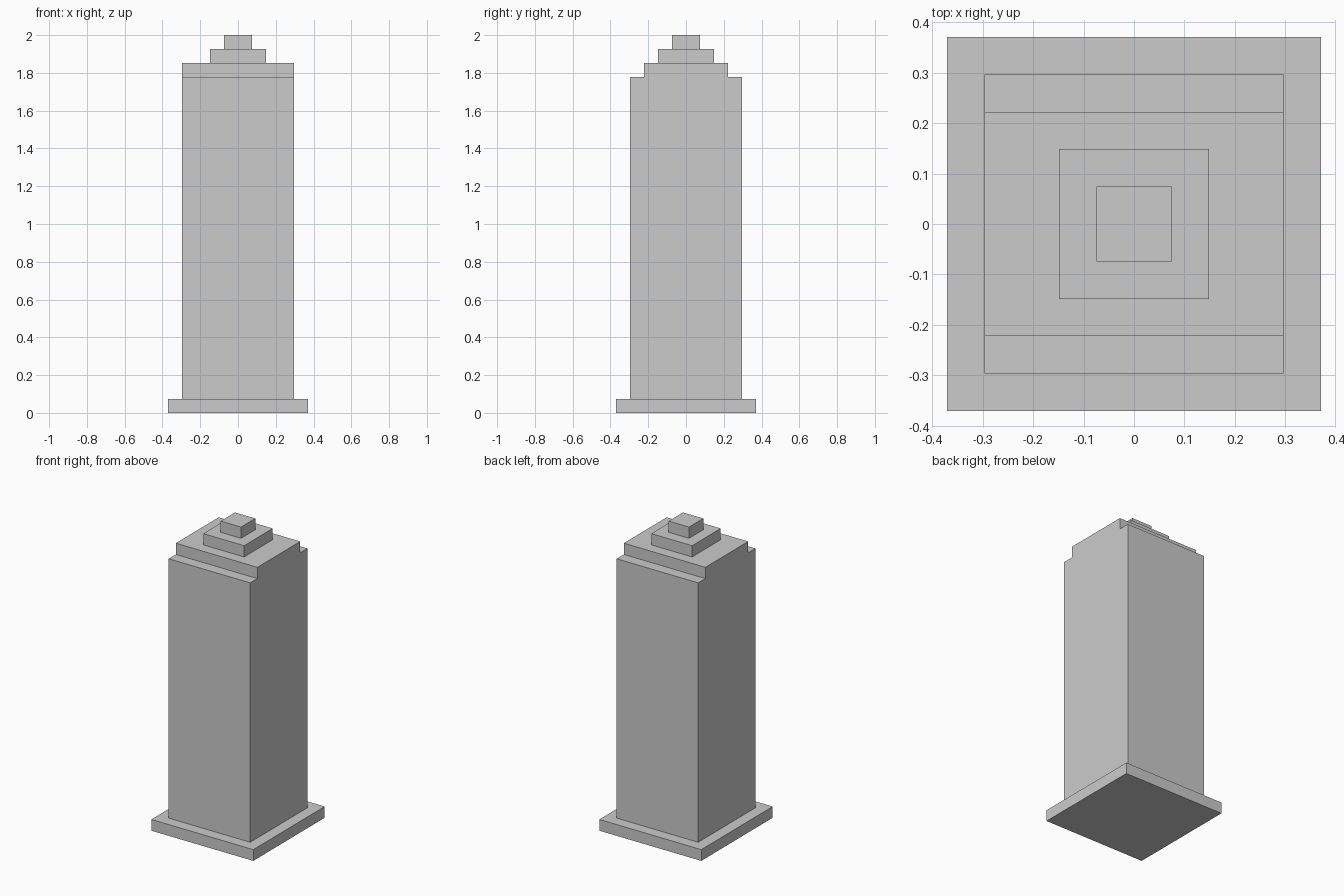
import bpy, bmesh

if "Cube" in bpy.data.objects:
    bpy.data.objects.remove(bpy.data.objects["Cube"])

U = 2 / 27  # one step of the stepped tower


def finish(name, bm):
    bmesh.ops.recalc_face_normals(bm, faces=bm.faces)
    mesh = bpy.data.meshes.new(name)
    bm.to_mesh(mesh)
    bm.free()
    obj = bpy.data.objects.new(name, mesh)
    bpy.context.collection.objects.link(obj)
    return obj


def slab(name, half, z0, z1):
    """Square centred block, sizes in steps."""
    bm = bmesh.new()
    bmesh.ops.create_cube(bm, size=1)
    for v in bm.verts:
        v.co.x *= 2 * half * U
        v.co.y *= 2 * half * U
        v.co.z = (z1 if v.co.z > 0 else z0) * U
    return finish(name, bm)


def extrude_x(name, half_profile, half_width):
    """Mirror a (y, z) half profile and extrude it along x."""
    profile = half_profile + [(-y, z) for y, z in reversed(half_profile)]
    bm = bmesh.new()
    face = bm.faces.new([bm.verts.new((-half_width * U, y * U, z * U)) for y, z in profile])
    ext = bmesh.ops.extrude_face_region(bm, geom=[face], use_keep_orig=True)
    moved = [g for g in ext["geom"] if isinstance(g, bmesh.types.BMVert)]
    bmesh.ops.translate(bm, verts=moved, vec=(2 * half_width * U, 0, 0))
    return finish(name, bm)


# Wide plinth
slab("base_plinth", 5, 0, 1)

# Main shaft with shoulders notched along front and back
extrude_x("tower_shaft", [(4, 1), (4, 24), (3, 24), (3, 25)], 4)

# Stepped crown
slab("crown_lower", 2, 25, 26)
slab("crown_upper", 1, 26, 27)
